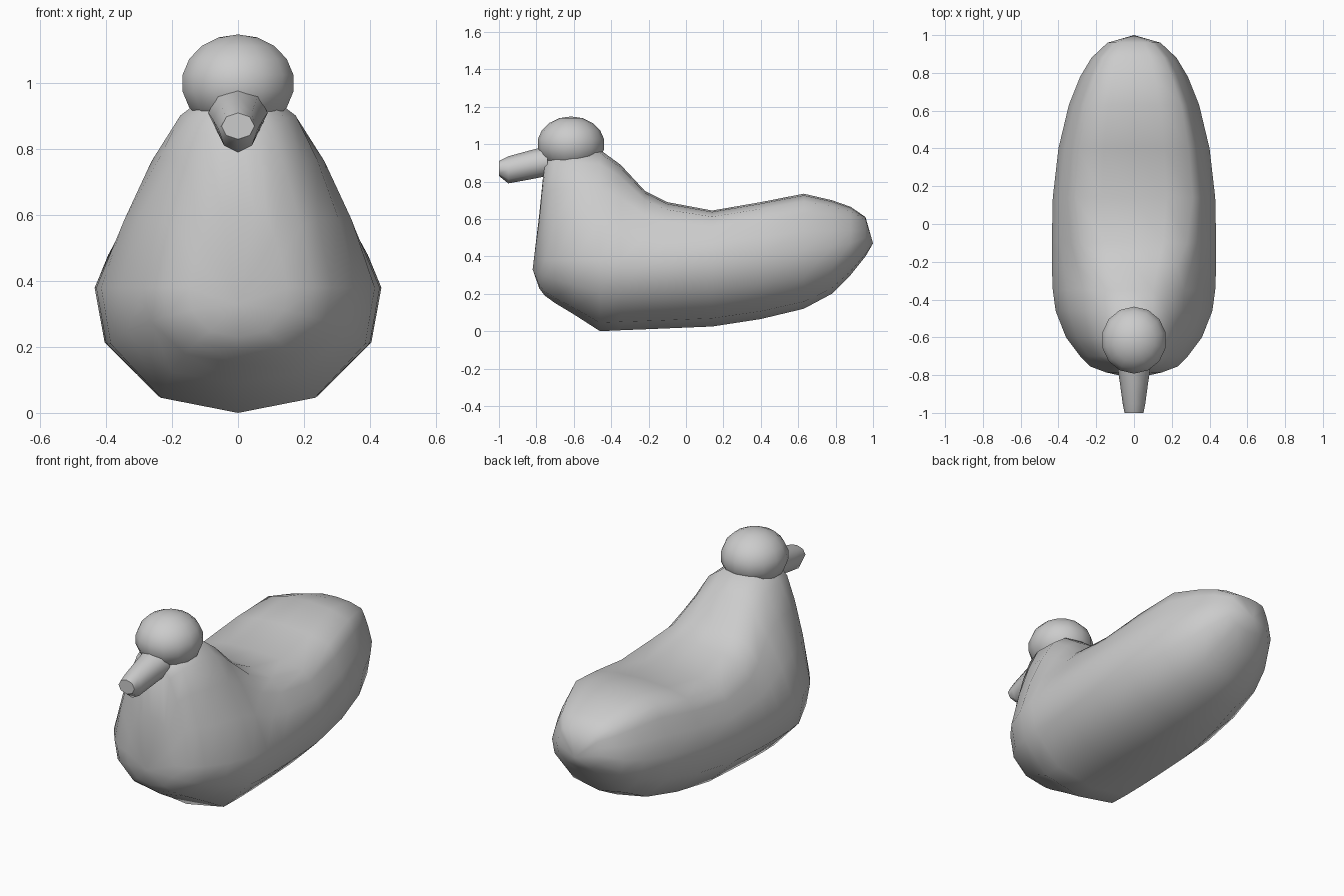
import bpy, bmesh, math

if "Cube" in bpy.data.objects:
    bpy.data.objects.remove(bpy.data.objects["Cube"])


def loft(name, rings, tip_a=None, tip_b=None):
    """Skin a list of equal-length rings, closing each end with a point or a cap."""
    bm = bmesh.new()
    vr = [[bm.verts.new(p) for p in r] for r in rings]
    n = len(vr[0])
    for a, b in zip(vr, vr[1:]):
        for i in range(n):
            bm.faces.new((a[i], a[(i + 1) % n], b[(i + 1) % n], b[i]))
    for ring, tip in ((vr[0], tip_a), (vr[-1], tip_b)):
        if tip:
            t = bm.verts.new(tip)
            for i in range(n):
                bm.faces.new((ring[i], ring[(i + 1) % n], t))
        else:
            bm.faces.new(ring)
    bmesh.ops.recalc_face_normals(bm, faces=bm.faces)
    me = bpy.data.meshes.new(name)
    bm.to_mesh(me)
    bm.free()
    ob = bpy.data.objects.new(name, me)
    bpy.context.collection.objects.link(ob)
    return smooth(ob, 50)


def smooth(ob, angle):
    bpy.ops.object.select_all(action='DESELECT')
    ob.select_set(True)
    bpy.context.view_layer.objects.active = ob
    bpy.ops.object.shade_smooth_by_angle(angle=math.radians(angle))
    return ob


def pear_ring(y, w, wt, zb, zm, zt):
    """Mirrored pear section: round belly up to zm, sloping sides, domed top."""
    lo, up = zm - zb, zt - zm
    half = [(w * .56, zb + lo * .12), (w * .93, zb + lo * .55), (w, zm)]
    half += [(w + (wt - w) * f, zm + up * t) for f, t in ((.3, .35), (.65, .65), (1, .87))]
    half += [(wt * .55, zm + up * .97)]
    pts = [(0, zb)] + half + [(0, zt)] + [(-x, z) for x, z in reversed(half)]
    return [(x, y, z) for x, z in pts]


# Body and neck: y, half width, top half width, bottom, widest height, top
stations = [
    (-.785, .15, .09, .23, .38, .62),
    (-.755, .23, .10, .19, .38, .92),
    (-.70, .285, .145, .15, .38, .97),
    (-.60, .36, .175, .09, .38, .98),
    (-.46, .415, .18, 0, .38, .97),
    (-.35, .43, .18, .005, .38, .89),
    (-.22, .435, .23, .01, .38, .75),
    (-.10, .435, .28, .015, .38, .69),
    (.14, .43, .31, .025, .39, .645),
    (.40, .40, .29, .065, .41, .69),
    (.63, .345, .25, .12, .43, .735),
    (.78, .285, .20, .20, .45, .70),
    (.88, .225, .16, .30, .47, .665),
    (.96, .14, .10, .40, .50, .61),
]
loft("body", [pear_ring(*s) for s in stations], (0, -.82, .33), (0, 1.0, .47))

# Head
bpy.ops.mesh.primitive_uv_sphere_add(segments=14, ring_count=9, radius=1, location=(0, -.615, 1.0))
head = bpy.context.object
head.name = "head"
head.scale = (.175, .18, .148)
smooth(head, 50)


# Bill: one tapered wedge; y, half width, bottom, top
def bill_ring(y, w, zb, zt, n=8):
    zc, h = (zb + zt) / 2, (zt - zb) / 2
    return [(w * math.cos(2 * math.pi * i / n), y, zc + h * math.sin(2 * math.pi * i / n))
            for i in range(n)]


bill = [(-1.0, .05, .83, .91), (-.95, .06, .79, .935), (-.84, .075, .81, .965), (-.74, .09, .83, .99)]
loft("bill", [bill_ring(*s) for s in bill])
